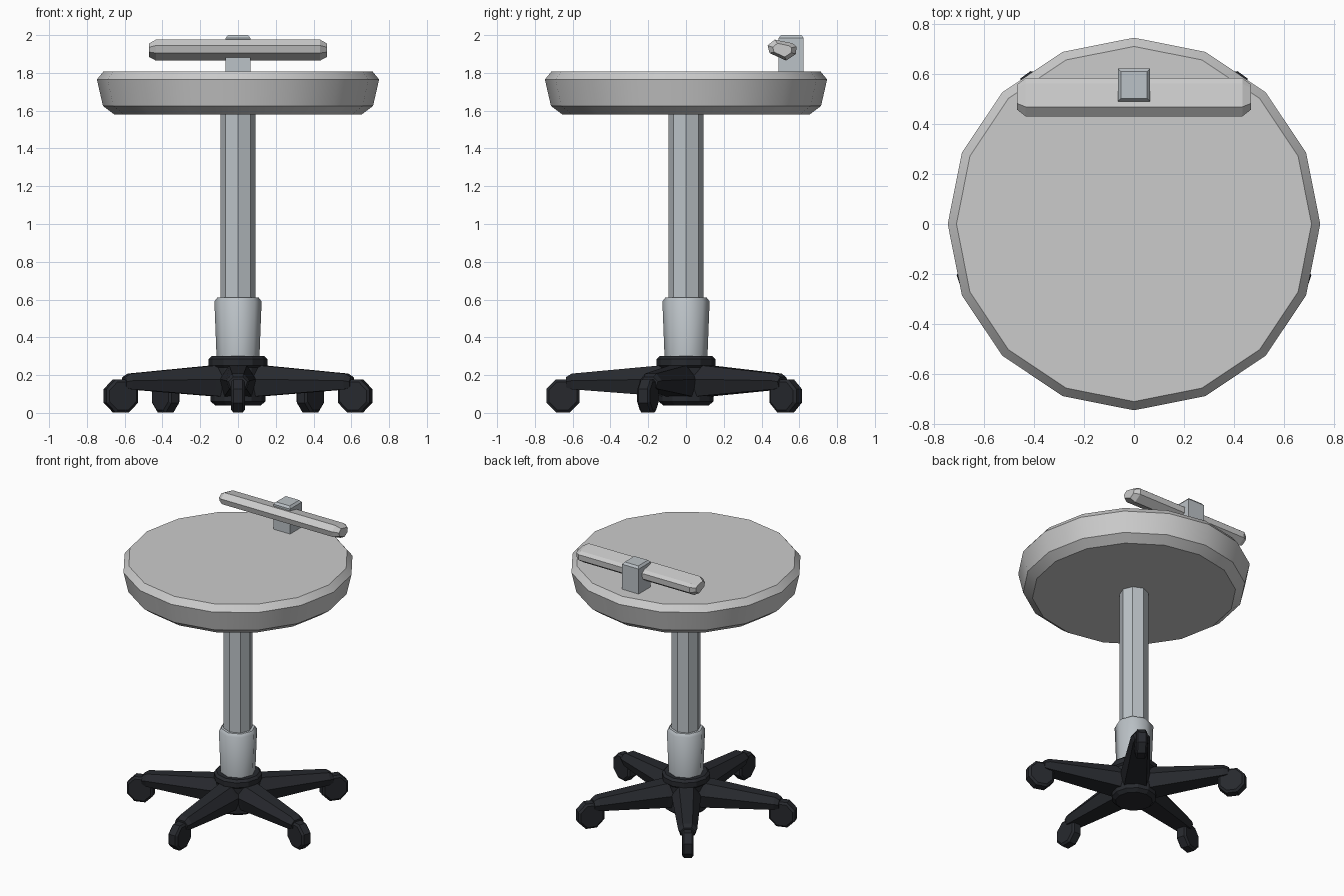
import bpy, bmesh, math
from mathutils import Matrix

if "Cube" in bpy.data.objects:
    bpy.data.objects.remove(bpy.data.objects["Cube"])


def material(name, rgb):
    m = bpy.data.materials.new(name)
    m.diffuse_color = (*rgb, 1)
    m.use_nodes = True
    m.node_tree.nodes["Principled BSDF"].inputs["Base Color"].default_value = m.diffuse_color
    return m


METAL = material("metal", (0.5, 0.54, 0.57))
BLACK = material("black_plastic", (0.02, 0.022, 0.027))


def loft(name, sections, mat=None, matrix=None):
    """Skin closed rings of equal point count and cap both ends."""
    bm = bmesh.new()
    rings = [[bm.verts.new(p) for p in s] for s in sections]
    n = len(rings[0])
    for a, b in zip(rings, rings[1:]):
        for i in range(n):
            j = (i + 1) % n
            bm.faces.new((a[i], a[j], b[j], b[i]))
    bm.faces.new(rings[0][::-1])
    bm.faces.new(rings[-1])
    if matrix:
        bm.transform(matrix)
    bmesh.ops.recalc_face_normals(bm, faces=bm.faces)
    me = bpy.data.meshes.new(name)
    bm.to_mesh(me)
    bm.free()
    ob = bpy.data.objects.new(name, me)
    bpy.context.collection.objects.link(ob)
    if mat:
        me.materials.append(mat)
    return ob


def turned(name, profile, sides, mat=None, matrix=None):
    """Round part from (radius, height) pairs."""
    ang = [math.tau * i / sides for i in range(sides)]
    return loft(name, [[(r * math.cos(a), r * math.sin(a), z) for a in ang]
                       for r, z in profile], mat, matrix)


def smooth(ob, angle):
    bpy.ops.object.select_all(action='DESELECT')
    ob.select_set(True)
    bpy.context.view_layer.objects.active = ob
    bpy.ops.object.shade_smooth_by_angle(angle=math.radians(angle))


# Padded seat
seat = turned("seat", [(0.655, 1.58), (0.715, 1.625), (0.747, 1.765), (0.712, 1.808)], 16)
smooth(seat, 30)

# Column and sleeve
turned("column", [(0.093, 0.5), (0.093, 1.6)], 8, METAL)
sleeve = turned("column_sleeve", [(0.113, 0.28), (0.125, 0.59), (0.11, 0.61)], 8, METAL)
smooth(sleeve, 46)

# Hub of the base
turned("hub", [(0.12, 0.04), (0.145, 0.06), (0.145, 0.24), (0.156, 0.25),
               (0.156, 0.285), (0.14, 0.3)], 12, BLACK)


# Five legs with a caster each, one leg pointing forward
def leg_section(r, w, lo, hi):
    mid = lo + (hi - lo) * 0.55
    half = [(w * 0.75, lo), (w, mid), (w * 0.5, hi)]
    pts = half + [(-y, z) for y, z in reversed(half)]
    return [(r, y, z) for y, z in pts]


for k in range(5):
    spin = Matrix.Rotation(math.radians(-90 + 72 * k), 4, 'Z')
    loft(f"leg_{k + 1}", [leg_section(0.05, 0.1, 0.08, 0.255),
                          leg_section(0.15, 0.093, 0.09, 0.25),
                          leg_section(0.605, 0.062, 0.125, 0.208),
                          leg_section(0.635, 0.05, 0.135, 0.19)], BLACK, spin)
    axle = (spin @ Matrix.Translation((0.652, 0, 0.09)) @ Matrix.Rotation(math.pi / 2, 4, 'X')
            @ Matrix.Rotation(math.pi / 8, 4, 'Z'))
    turned(f"caster_{k + 1}", [(0.08, -0.036), (0.095, -0.025), (0.095, 0.025), (0.08, 0.036)],
           8, BLACK, axle)


# Backrest post with a chamfered top
def rect(hx, hy, z):
    return [(-hx, 0.557 - hy, z), (hx, 0.557 - hy, z), (hx, 0.557 + hy, z), (-hx, 0.557 + hy, z)]


loft("backrest_post", [rect(0.065, 0.066, 1.79), rect(0.065, 0.066, 1.985),
                       rect(0.053, 0.054, 2.0)], METAL)

# Tilted backrest bar with tapered ends
BAR = [(0.47, 1.976), (0.563, 1.957), (0.585, 1.94), (0.582, 1.9),
       (0.53, 1.865), (0.442, 1.905), (0.432, 1.945)]


def bar_section(x, s):
    return [(x, 0.51 + (y - 0.51) * s, 1.92 + (z - 1.92) * s) for y, z in BAR]


loft("backrest_bar", [bar_section(-0.47, 0.65), bar_section(-0.435, 1),
                      bar_section(0.435, 1), bar_section(0.47, 0.65)])
